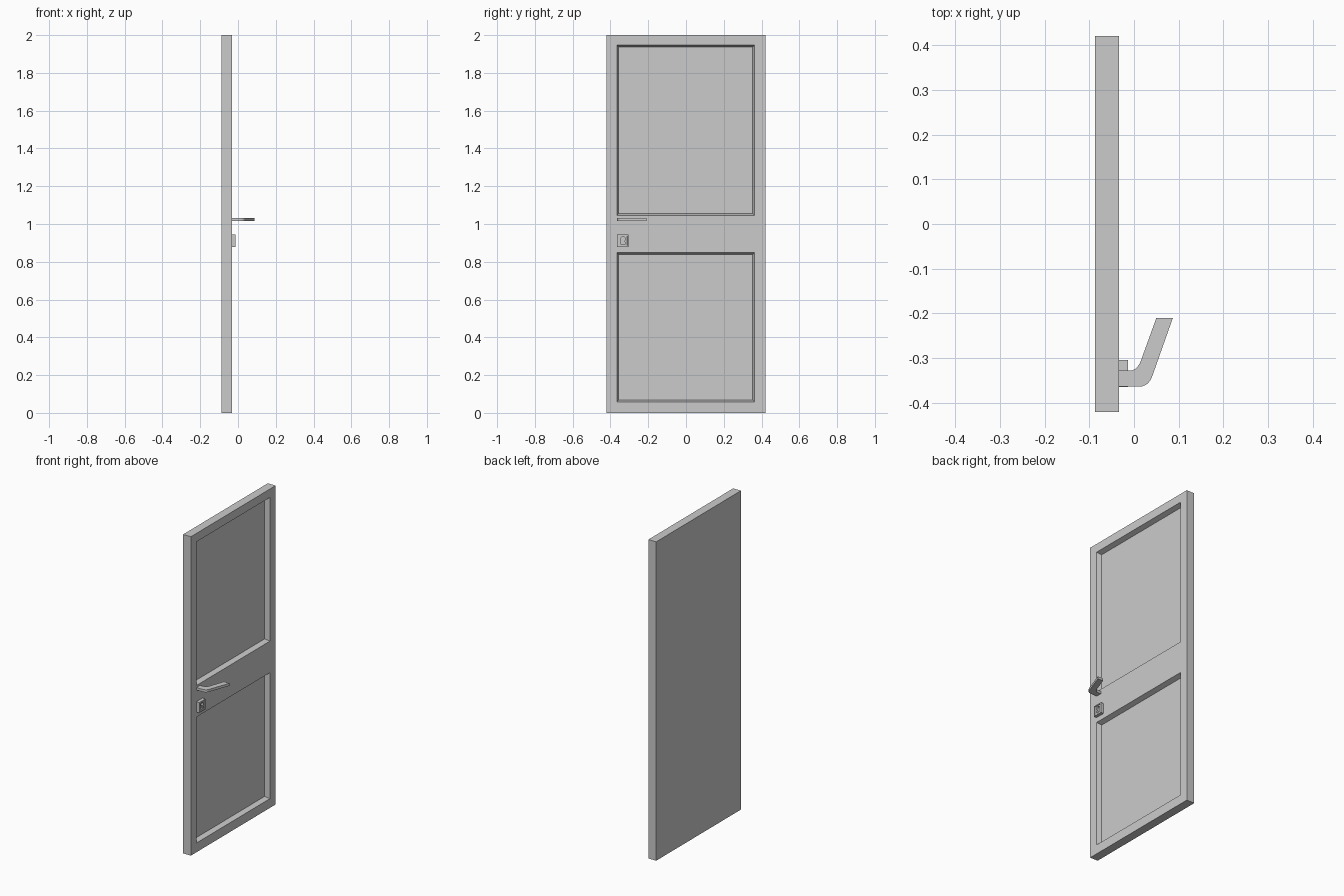
import bpy, bmesh, math
from mathutils import Vector

if "Cube" in bpy.data.objects:
    bpy.data.objects.remove(bpy.data.objects["Cube"])

FACE_X, BACK_X = -0.033, -0.087


def finish(name, bm):
    bmesh.ops.recalc_face_normals(bm, faces=bm.faces[:])
    me = bpy.data.meshes.new(name)
    bm.to_mesh(me)
    bm.free()
    ob = bpy.data.objects.new(name, me)
    bpy.context.collection.objects.link(ob)
    return ob


def prism(name, points, offset):
    """Extrude a closed outline of 3D points along an offset vector."""
    bm = bmesh.new()
    face = bm.faces.new([bm.verts.new(p) for p in points])
    ext = bmesh.ops.extrude_face_region(bm, geom=[face], use_keep_orig=True)
    verts = [g for g in ext["geom"] if isinstance(g, bmesh.types.BMVert)]
    bmesh.ops.translate(bm, verts=verts, vec=Vector(offset))
    return finish(name, bm)


def bend(p0, p1, p2, n=5):
    """Quadratic rounded corner."""
    out = []
    for i in range(n + 1):
        t = i / n
        out.append(tuple((1 - t) ** 2 * a + 2 * t * (1 - t) * b + t * t * c
                         for a, b, c in zip(p0, p1, p2)))
    return out


# Door leaf: gridded face whose two panel cells are sunk with sloped walls
ys = [-0.42, -0.366, 0.363, 0.42]
zs = [0, 0.058, 0.848, 1.046, 1.947, 2.0]
bm = bmesh.new()
grid = [[bm.verts.new((FACE_X, y, z)) for z in zs] for y in ys]
panels = []
for i in range(len(ys) - 1):
    for j in range(len(zs) - 1):
        f = bm.faces.new((grid[i][j], grid[i + 1][j],
                          grid[i + 1][j + 1], grid[i][j + 1]))
        if i == 1 and j in (1, 3):
            panels.append(f)
ext = bmesh.ops.extrude_face_region(bm, geom=bm.faces[:], use_keep_orig=True)
back = [g for g in ext["geom"] if isinstance(g, bmesh.types.BMVert)]
bmesh.ops.translate(bm, verts=back, vec=(BACK_X - FACE_X, 0, 0))
bmesh.ops.recalc_face_normals(bm, faces=bm.faces[:])
bmesh.ops.inset_individual(bm, faces=panels, thickness=0.014, depth=-0.03)
finish("door_leaf", bm)

# Lever handle: bent flat bar
outline = [(FACE_X, -0.328)]
outline += bend((-0.010, -0.328), (0.008, -0.328), (0.016, -0.304))
outline += [(0.050, -0.21), (0.087, -0.21)]
outline += bend((0.041, -0.340), (0.033, -0.364), (0.010, -0.364))
outline += [(FACE_X, -0.364)]
prism("lever_handle", [(x, y, 1.017) for x, y in outline], (0, 0, 0.016))

# Lock plate: small block with a raised rim
y0, y1, z0, z1 = -0.365, -0.304, 0.879, 0.944
yc, zc = (y0 + y1) / 2, 0.920
bm = bmesh.new()
front = bm.faces.new([bm.verts.new((-0.013, y, z))
                      for y, z in ((y0, z0), (y1, z0), (y1, z1), (y0, z1))])
ext = bmesh.ops.extrude_face_region(bm, geom=[front], use_keep_orig=True)
rear = [g for g in ext["geom"] if isinstance(g, bmesh.types.BMVert)]
bmesh.ops.translate(bm, verts=rear, vec=(FACE_X + 0.013, 0, 0))
bmesh.ops.recalc_face_normals(bm, faces=bm.faces[:])
bmesh.ops.inset_individual(bm, faces=[front], thickness=0.009, depth=0)
bmesh.ops.inset_individual(bm, faces=[front], thickness=0.001, depth=-0.004)
plate = finish("lock_plate", bm)

# Keyhole: round head over a flared slot, cut into the plate
hole = []
for i in range(13):
    a = math.radians(-50 + 280 * i / 12)
    hole.append((-0.029, yc + 0.013 * math.cos(a), zc + 0.013 * math.sin(a)))
hole += [(-0.029, yc - 0.014, 0.893), (-0.029, yc + 0.014, 0.893)]
cutter = prism("keyhole_cutter", hole, (0.03, 0, 0))
cutter.hide_render = True
cutter.hide_viewport = True
mod = plate.modifiers.new("keyhole", "BOOLEAN")
mod.operation = "DIFFERENCE"
mod.solver = "EXACT"
mod.object = cutter
